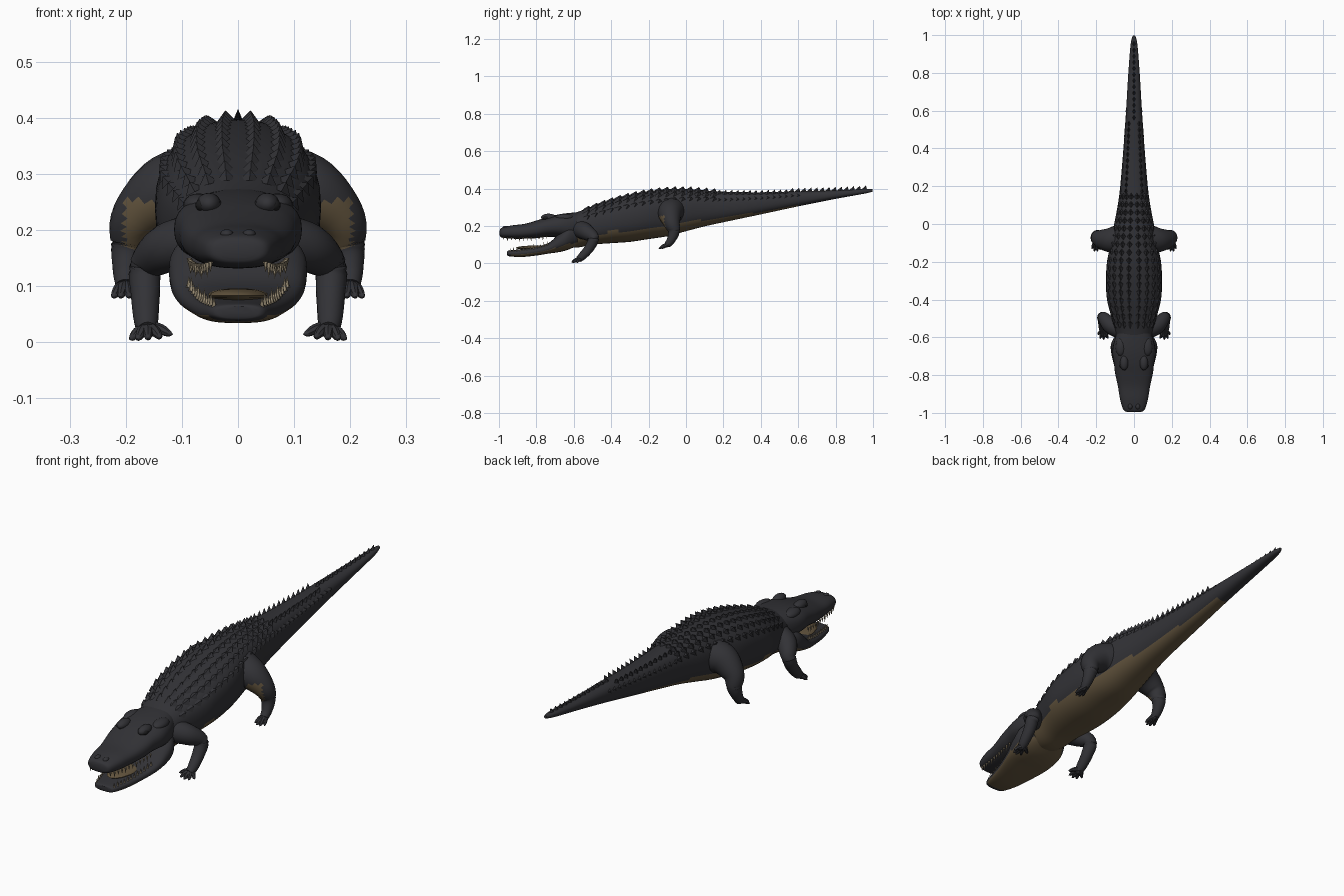
import bpy
import bmesh
from math import sin, cos, pi, radians, copysign
from mathutils import Vector, Matrix

cube = bpy.data.objects.get("Cube")
if cube:
    bpy.data.objects.remove(cube, do_unlink=True)


def make_material(name, rgb):
    mat = bpy.data.materials.new(name)
    mat.use_nodes = True
    mat.diffuse_color = (*rgb, 1)
    mat.node_tree.nodes["Principled BSDF"].inputs["Base Color"].default_value = (*rgb, 1)
    return mat


HIDE = make_material("dark hide", (0.032, 0.032, 0.037))
BELLY = make_material("tan belly", (0.125, 0.09, 0.048))
TOOTH = make_material("dull ivory", (0.33, 0.27, 0.18))
EYE = make_material("black eye", (0.012, 0.012, 0.013))


def finish(bm, name, mats, angle=40, rule=None):
    """Turn a bmesh into a shaded object, with an optional face colour rule."""
    bmesh.ops.recalc_face_normals(bm, faces=bm.faces)
    bm.normal_update()
    if rule:
        for f in bm.faces:
            f.material_index = int(rule(f.calc_center_median(), f.normal))
    mesh = bpy.data.meshes.new(name)
    bm.to_mesh(mesh)
    bm.free()
    for m in mats:
        mesh.materials.append(m)
    obj = bpy.data.objects.new(name, mesh)
    bpy.context.collection.objects.link(obj)
    bpy.ops.object.select_all(action="DESELECT")
    obj.select_set(True)
    bpy.context.view_layer.objects.active = obj
    bpy.ops.object.shade_smooth_by_angle(angle=radians(angle))
    return obj


def smooth(rows, steps):
    """Catmull-Rom resampling of rows of numbers."""
    pts = [Vector(r) for r in rows]
    pts = [pts[0]] + pts + [pts[-1]]
    out = []
    for a, b, c, d in zip(pts, pts[1:], pts[2:], pts[3:]):
        for i in range(steps):
            t = i / steps
            out.append(0.5 * (2 * b + (c - a) * t + (2 * a - 5 * b + 4 * c - d) * t * t
                              + (3 * b - a - 3 * c + d) * t ** 3))
    return out + [pts[-1]]


def skin(bm, rings):
    """Bridge rings of points and cap both ends."""
    rings = [[bm.verts.new(p) for p in ring] for ring in rings]
    n = len(rings[0])
    for r, s in zip(rings, rings[1:]):
        for i in range(n):
            j = (i + 1) % n
            bm.faces.new((r[i], r[j], s[j], s[i]))
    bm.faces.new(rings[0])
    bm.faces.new(rings[-1])


def section(station, angle, power=0.85):
    """Point on the cross-section of a (y, half width, bottom, top) station."""
    y, w, low, high = station
    c, s = cos(angle), sin(angle)
    return Vector((w * copysign(abs(c) ** power, c), y,
                   (low + high) / 2 + (high - low) / 2 * copysign(abs(s) ** power, s)))


def loft(bm, rows, sides=36, power=0.85):
    skin(bm, [[section(r, 2 * pi * i / sides, power) for i in range(sides)] for r in rows])


def station_at(rows, y):
    for a, b in zip(rows, rows[1:]):
        if a[0] <= y <= b[0]:
            return a.lerp(b, (y - a[0]) / max(b[0] - a[0], 1e-6))
    return rows[-1]


def limb(bm, path, steps=5, sides=14):
    """Tapered round tube along (x, y, z, radius) points."""
    pts = smooth(path, steps)
    rings = []
    for i, p in enumerate(pts):
        d = (pts[min(i + 1, len(pts) - 1)] - pts[max(i - 1, 0)]).to_3d()
        turn = d.to_track_quat("Z", "Y")
        rings.append([p.to_3d() + turn @ Vector((p[3] * cos(a), p[3] * sin(a), 0))
                      for a in (2 * pi * k / sides for k in range(sides))])
    skin(bm, rings)


def spike(bm, base, direction, radius, length, stretch=1, lean=0, sides=4):
    """Pointed cone, stretched along y, with its apex leaning backwards."""
    direction = direction.normalized()
    turn = direction.to_track_quat("Z", "Y")
    ring = []
    for k in range(sides):
        p = turn @ Vector((radius * cos(2 * pi * k / sides), radius * sin(2 * pi * k / sides), 0))
        p.y *= stretch
        ring.append(bm.verts.new(base + p))
    tip = bm.verts.new(base + direction * length + Vector((0, lean, 0)))
    for k in range(sides):
        bm.faces.new((ring[k], ring[(k + 1) % sides], tip))
    bm.faces.new(ring)


def ball(bm, centre, size):
    mat = Matrix.Translation(centre) @ Matrix.Diagonal((*size, 1))
    bmesh.ops.create_uvsphere(bm, u_segments=16, v_segments=10, radius=1, matrix=mat)


# Torso and tail
BODY = smooth([
    (-.66, .085, .09, .25), (-.58, .1, .085, .275), (-.5, .118, .1, .305),
    (-.4, .143, .108, .34), (-.3, .148, .115, .367), (-.2, .143, .13, .386),
    (-.1, .122, .145, .396), (0, .105, .172, .397), (.1, .086, .198, .39),
    (.2, .073, .22, .383), (.4, .056, .262, .38), (.6, .042, .305, .385),
    (.8, .03, .345, .39), (.95, .018, .372, .397), (.998, .006, .383, .397)], 5)


def belly_rule(c, n):
    if c.y < -.52:
        return n.z < -.1
    return c.y < .62 and n.z < -.45 - max(c.y, 0) * .6


bm = bmesh.new()
loft(bm, BODY)
finish(bm, "body_and_tail", [HIDE, BELLY], rule=belly_rule)

# Keeled back plates in rows, flattened toward the flanks
bm = bmesh.new()
for row in range(17):
    y = -.53 + row * .042
    st = station_at(BODY, y)
    for k, lift in ((82, .016), (65, .017), (48, .016), (30, .01)):
        for a in (radians(k), radians(180 - k)):
            p = section(st, a)
            out = Vector((cos(a) * .6, 0, sin(a)))
            spike(bm, p - out * .005, out, .018, lift + .005, 1.3, .012)
finish(bm, "back_plates", [HIDE], 25)

# Tail crest: a double row that joins into one
bm = bmesh.new()
for i in range(25):
    y = .17 + i * .0325
    st = station_at(BODY, y)
    for a in ((radians(62), radians(118)) if y < .55 else (pi / 2,)):
        spike(bm, section(st, a) - Vector((0, 0, .008)), Vector((cos(a) * .5, 0, 1)),
              .011, .027, 1.8, .012)
    for a in (radians(25), radians(155)):
        if y < .6:
            spike(bm, section(st, a), Vector((cos(a), 0, .4)), .012, .005, 1.4, .008)
finish(bm, "tail_crest", [HIDE], 25)

# Upper head and snout
HEAD = smooth([
    (-.996, .03, .15, .176), (-.985, .055, .138, .19), (-.93, .073, .132, .203),
    (-.86, .085, .132, .212), (-.79, .1, .136, .232), (-.74, .106, .142, .248),
    (-.68, .114, .14, .262), (-.62, .105, .13, .27), (-.55, .08, .13, .275)], 5)
bm = bmesh.new()
loft(bm, HEAD, 32, .8)
finish(bm, "upper_head", [HIDE])

# Lower jaw and jowls
JAW = smooth([
    (-.956, .03, .045, .064), (-.945, .05, .038, .069), (-.88, .07, .034, .076),
    (-.8, .09, .042, .088), (-.73, .11, .053, .112), (-.68, .121, .06, .16),
    (-.63, .12, .073, .2), (-.57, .085, .1, .2)], 5)
bm = bmesh.new()
loft(bm, JAW, 32, .75)
finish(bm, "lower_jaw", [HIDE, BELLY], rule=lambda c, n: n.z < -.55 and c.y > -.93)

# Tongue
bm = bmesh.new()
ball(bm, (0, -.79, .083), (.055, .12, .013))
finish(bm, "tongue", [BELLY])

# Teeth along both jaws
bm = bmesh.new()
for i in range(12):
    for rows, y, sign in ((HEAD, -.975 + i * .021, -1), (JAW, -.94 + i * .018, 1)):
        st = station_at(rows, y)
        size = .014 + .007 * (i % 3 == 1)
        edge = st[2] + .008 if sign < 0 else st[3] - .008
        for side in (-1, 1):
            spike(bm, Vector((side * st[1] * .82, y, edge)), Vector((0, 0, sign)),
                  .005, size + .006, sides=6)
finish(bm, "teeth", [TOOTH])

# Brows, nostrils and skull corners
bm = bmesh.new()
for s in (-1, 1):
    ball(bm, (s * .052, -.735, .246), (.022, .04, .02))
    ball(bm, (s * .02, -.965, .192), (.012, .016, .009))
    ball(bm, (s * .07, -.65, .245), (.028, .05, .02))
finish(bm, "head_bumps", [HIDE])

# Eyes
bm = bmesh.new()
for s in (-1, 1):
    ball(bm, (s * .062, -.75, .244), (.014, .016, .012))
finish(bm, "eyes", [EYE])

# Legs, feet and claws
FRONT = [(.07, -.56, .18, .05), (.125, -.535, .168, .044), (.163, -.495, .135, .031),
         (.165, -.515, .085, .026), (.164, -.553, .04, .022), (.162, -.575, .022, .017)]
HIND = [(.05, -.07, .285, .075), (.125, -.085, .268, .066), (.182, -.077, .22, .046),
        (.195, -.065, .17, .032), (.2, -.08, .125, .023), (.2, -.1, .1, .018)]
FRONT_TOES = [(.117, -.585, .014), (.137, -.607, .008), (.16, -.613, .006),
              (.18, -.607, .005), (.193, -.585, .005)]
HIND_TOES = [(.178, -.136, .083), (.193, -.146, .08), (.21, -.146, .08), (.224, -.132, .08)]


def thigh_rule(c, n):
    return n.y < -.35 and .165 < c.z < .25 and .14 < abs(c.x) < .2


for label, path, toes, rule in (("front", FRONT, FRONT_TOES, None),
                                ("hind", HIND, HIND_TOES, thigh_rule)):
    for side, s in (("left", 1), ("right", -1)):
        bm = bmesh.new()
        limb(bm, [(s * x, y, z, r) for x, y, z, r in path], 6, 20)
        finish(bm, f"{label}_leg_{side}", [HIDE, BELLY], rule=rule)
        bm = bmesh.new()
        ankle = Vector((s * path[-1][0], path[-1][1] + .015, path[-1][2] + .004))
        for x, y, z in toes:
            tip = Vector((s * x, y, z))
            mid = ankle.lerp(tip, .55) + Vector((0, 0, .003))
            limb(bm, [(*ankle, .015), (*mid, .01), (*ankle.lerp(tip, .85), .0065),
                      (*tip, .0015)], 3, 8)
        finish(bm, f"{label}_toes_{side}", [HIDE])
